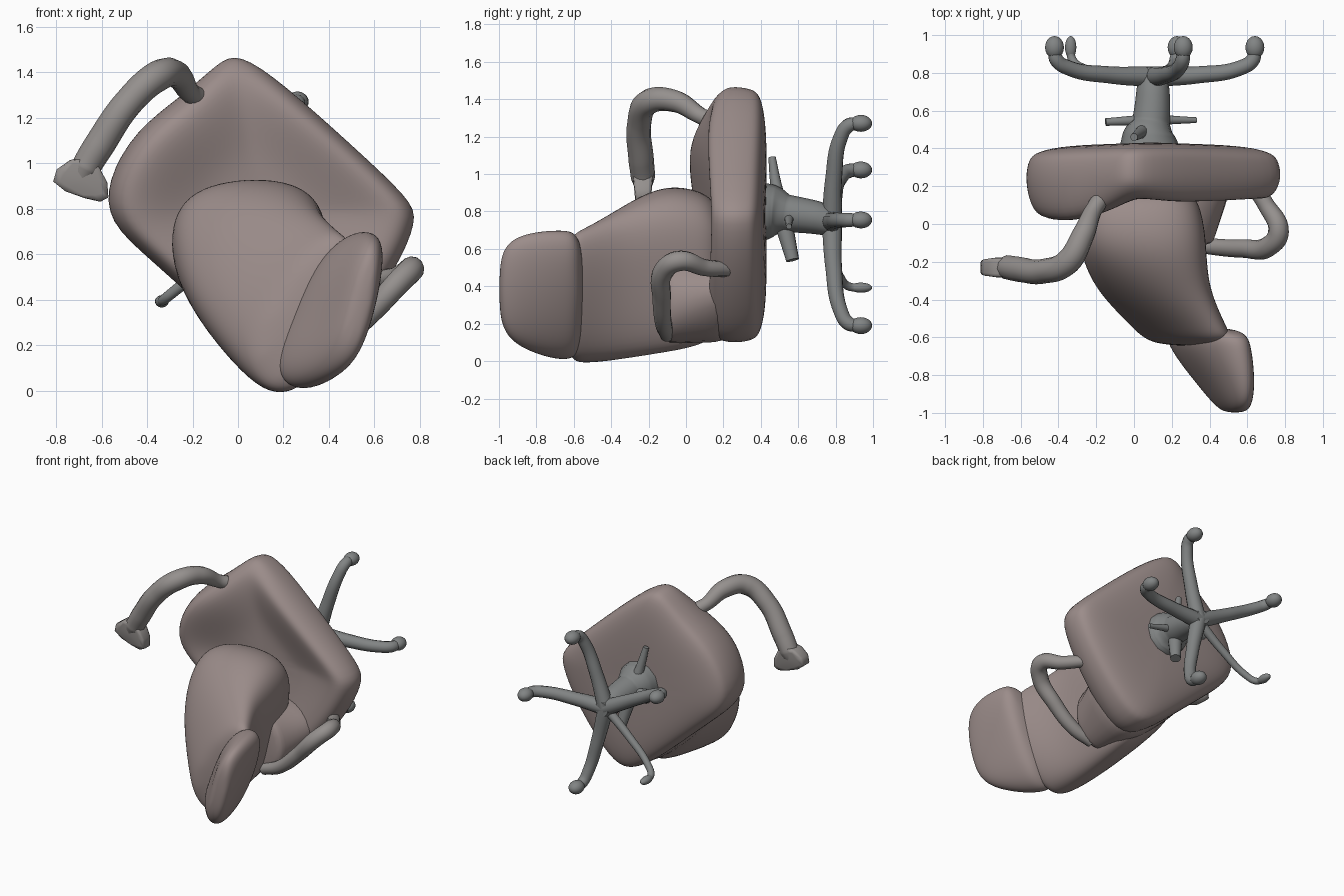
import bpy, bmesh
from math import cos, sin, radians, exp
from mathutils import Vector


def material(name, col):
    m = bpy.data.materials.new(name)
    m.diffuse_color = (*col, 1)
    return m


fabric = material("fabric", (0.33, 0.265, 0.255))
arm_grey = material("arm_grey", (0.30, 0.28, 0.27))
metal = material("metal", (0.22, 0.23, 0.23))


def finish(ob, mat):
    ob.data.materials.append(mat)
    for p in ob.data.polygons:
        p.use_smooth = True
    return ob


def loft(name, rings, mat, levels=3):
    """Skin a list of equal-length rings, cap both ends and smooth."""
    bm = bmesh.new()
    rows = [[bm.verts.new(p) for p in r] for r in rings]
    n = len(rows[0])
    for a, b in zip(rows, rows[1:]):
        for i in range(n):
            bm.faces.new((a[i], a[(i + 1) % n], b[(i + 1) % n], b[i]))
    bm.faces.new(rows[0][::-1])
    bm.faces.new(rows[-1])
    bmesh.ops.recalc_face_normals(bm, faces=bm.faces)
    me = bpy.data.meshes.new(name)
    bm.to_mesh(me)
    bm.free()
    ob = bpy.data.objects.new(name, me)
    bpy.context.collection.objects.link(ob)
    s = ob.modifiers.new("smooth", 'SUBSURF')
    s.levels = s.render_levels = levels
    return finish(ob, mat)


def tube(name, pts, mat):
    """Round bar through (x, y, z, radius) points, with filled ends."""
    cu = bpy.data.curves.new(name, 'CURVE')
    cu.dimensions = '3D'
    cu.bevel_depth = 1
    cu.bevel_resolution = 4
    cu.use_fill_caps = True
    sp = cu.splines.new('BEZIER')
    sp.bezier_points.add(len(pts) - 1)
    for b, p in zip(sp.bezier_points, pts):
        b.co = p[:3]
        b.radius = p[3]
        b.handle_left_type = b.handle_right_type = 'AUTO'
    ob = bpy.data.objects.new(name, cu)
    bpy.context.collection.objects.link(ob)
    cu.materials.append(mat)
    return ob


def ball(name, loc, scale, mat):
    bpy.ops.mesh.primitive_uv_sphere_add(segments=20, ring_count=12, radius=1, location=loc)
    ob = bpy.context.object
    ob.name = name
    ob.scale = scale
    return finish(ob, mat)


# Seat: dished cushion lying on its edge, facing -y
outline = [(0, 1.49), (0.2, 1.35), (0.5, 1.08), (0.76, 0.84), (0.79, 0.75), (0.70, 0.54),
           (0.52, 0.29), (0.33, 0.10), (0.17, 0.085), (-0.1, 0.32), (-0.4, 0.59), (-0.57, 0.74),
           (-0.58, 0.92), (-0.45, 1.15), (-0.24, 1.30), (-0.09, 1.44)]
cx, cz = 0.1, 0.78


def bump(x, z, bx, bz, r):
    return exp(-((x - bx) ** 2 + (z - bz) ** 2) / r ** 2)


rings = []
for y, s in [(0.435, 0.4), (0.43, 0.75), (0.4, 0.95), (0.35, 0.99), (0.24, 1.01), (0.14, 0.97),
             (0.09, 0.88), (0.12, 0.7), (0.17, 0.45), (0.18, 0.25)]:
    ring = []
    for ox, oz in outline:
        x, z = cx + (ox - cx) * s, cz + (oz - cz) * s
        dy = max(0, 0.3 - y) * 0.25 * (ox - cx)
        if y < 0.2:
            # padded upper-left side, rounded-off top corner
            dy += 0.07 * bump(x, z, 0.02, 1.43, 0.16) - 0.07 * bump(x, z, -0.33, 1.08, 0.28)
        elif y > 0.33:
            dy -= 0.04 * abs(x - cx)
        ring.append((x, y + dy, z))
    rings.append(ring)
loft("seat", rings, fabric, 2)


# Backrest: cross-sections along y, leaning toward +x, with a separate headrest
def sections(table, grow):
    out = []
    for y, pts in table:
        mx = sum(p[0] for p in pts) / len(pts)
        mz = sum(p[1] for p in pts) / len(pts)
        out.append([(mx + (x - mx) * grow, y, mz + (z - mz) * grow) for x, z in pts])
    return out


back = [
    (0.22, [(0.1, 0.15), (0.2, 0.17), (0.28, 0.45), (0.3, 0.7), (0.2, 0.82), (-0.1, 0.82), (-0.24, 0.7), (-0.24, 0.46)]),
    (0.04, [(0.1, 0.08), (0.24, 0.1), (0.31, 0.42), (0.38, 0.75), (0.25, 0.91), (-0.1, 0.91), (-0.29, 0.8), (-0.27, 0.43)]),
    (-0.15, [(0.09, 0.05), (0.25, 0.07), (0.32, 0.42), (0.4, 0.76), (0.25, 0.92), (-0.1, 0.91), (-0.29, 0.76), (-0.25, 0.4)]),
    (-0.35, [(0.09, 0.02), (0.27, 0.03), (0.36, 0.4), (0.4, 0.72), (0.27, 0.82), (0.0, 0.78), (-0.22, 0.54), (-0.16, 0.3)]),
    (-0.56, [(0.12, -0.01), (0.31, 0.01), (0.47, 0.36), (0.5, 0.65), (0.38, 0.7), (0.2, 0.58), (0.02, 0.34), (0.0, 0.15)]),
    (-0.65, [(0.17, 0.02), (0.32, 0.04), (0.5, 0.36), (0.54, 0.62), (0.44, 0.66), (0.29, 0.54), (0.14, 0.3), (0.1, 0.13)])]
loft("backrest", sections(back, 1.07), fabric)
head = [
    (-0.54, [(0.22, 0.04), (0.38, 0.07), (0.53, 0.38), (0.6, 0.64), (0.48, 0.68), (0.34, 0.55), (0.23, 0.32), (0.15, 0.14)]),
    (-0.65, [(0.23, 0.0), (0.41, 0.03), (0.57, 0.36), (0.64, 0.67), (0.5, 0.7), (0.34, 0.56), (0.24, 0.31), (0.17, 0.11)]),
    (-0.84, [(0.37, 0.05), (0.5, 0.09), (0.61, 0.38), (0.65, 0.65), (0.56, 0.69), (0.44, 0.55), (0.37, 0.31), (0.32, 0.14)]),
    (-0.96, [(0.46, 0.13), (0.54, 0.15), (0.61, 0.38), (0.63, 0.6), (0.57, 0.64), (0.5, 0.53), (0.45, 0.34), (0.42, 0.2)]),
    (-1.0, [(0.5, 0.25), (0.54, 0.27), (0.58, 0.38), (0.59, 0.5), (0.56, 0.52), (0.53, 0.48), (0.5, 0.37), (0.48, 0.29)])]
loft("headrest", sections(head, 1.07), fabric)

# Joint closing the corner between seat and backrest
loft("back_joint", [[(-0.3, y, 0.5), (-0.08, y, 0.28), (0.14, y, 0.09), (0.32, y, 0.09),
                     (0.5 + y * 0.5, y, 0.3 + y * 0.5), (0.38, y, 0.55), (0.0, y, 0.6), (-0.25, y, 0.58)]
                    for y in (-0.12, -0.09, 0.1, 0.3)], fabric, 2)

# Armrests: one hooked and free-ended, one looping back into the seat edge
tube("left_armrest", [(-0.12, 0.2, 1.26, 0.05), (-0.21, 0.08, 1.31, 0.045), (-0.27, -0.06, 1.39, 0.06),
                      (-0.35, -0.2, 1.385, 0.068), (-0.48, -0.25, 1.27, 0.065), (-0.61, -0.24, 1.08, 0.068),
                      (-0.67, -0.23, 0.98, 0.065), (-0.7, -0.23, 0.91, 0.04)], arm_grey)
loft("left_armrest_end", [[(-0.87, y, 0.91), (-0.74, y - 0.02 * k, 1.04), (-0.6, y - 0.02 * k, 1.02),
                           (-0.54, y, 0.81), (-0.66, y, 0.84)]
                          for y, k in ((-0.27, 1), (-0.26, 1), (-0.2, -1), (-0.19, -1))], arm_grey, 1)
tube("right_armrest", [(0.6, 0.24, 0.49, 0.04), (0.7, 0.1, 0.5, 0.045), (0.765, -0.04, 0.535, 0.055),
                       (0.71, -0.12, 0.48, 0.055), (0.58, -0.13, 0.34, 0.05), (0.42, -0.12, 0.2, 0.045),
                       (0.28, -0.1, 0.14, 0.04)], arm_grey)

# Gas column and tilt mechanism
hub = Vector((0.1, 0.77, 0.745))
tube("column", [(0.08, 0.4, 0.8, 0.16), (0.08, 0.47, 0.8, 0.14), (0.09, 0.54, 0.79, 0.1),
                (0.1, 0.68, 0.77, 0.09), (0.1, 0.78, 0.75, 0.08), (0.1, 0.83, 0.75, 0.05)], metal)
tube("cross_lever", [(-0.15, 0.54, 0.82, 0.02), (0.08, 0.55, 0.78, 0.03), (0.33, 0.55, 0.72, 0.015)], metal)
tube("tilt_lever", [(0.0, 0.46, 1.09, 0.02), (0.03, 0.48, 0.95, 0.03), (0.08, 0.52, 0.75, 0.05),
                    (0.12, 0.57, 0.54, 0.035)], metal)

# Five-star base with casters
for i, (ang, r) in enumerate([(1, 0.54), (73, 0.55), (152, 0.59), (219, 0.56), (283, 0.57)]):
    d = Vector((cos(radians(ang)), 0, sin(radians(ang))))
    thin = 0.6 if i == 3 else 1
    path = []
    for t, y, w in [(0, 0.78, 0.055), (0.45, 0.79, 0.045), (0.85, 0.825, 0.04), (0.98, 0.87, 0.038), (1, 0.93, 0.032)]:
        p = hub + d * r * t
        path.append((p.x, y, p.z, w * thin))
    tube("base_leg", path, metal)
    p = hub + d * r
    ball("caster", (p.x, 0.935, p.z), (0.05 * thin, 0.06, 0.045 * thin), metal)
